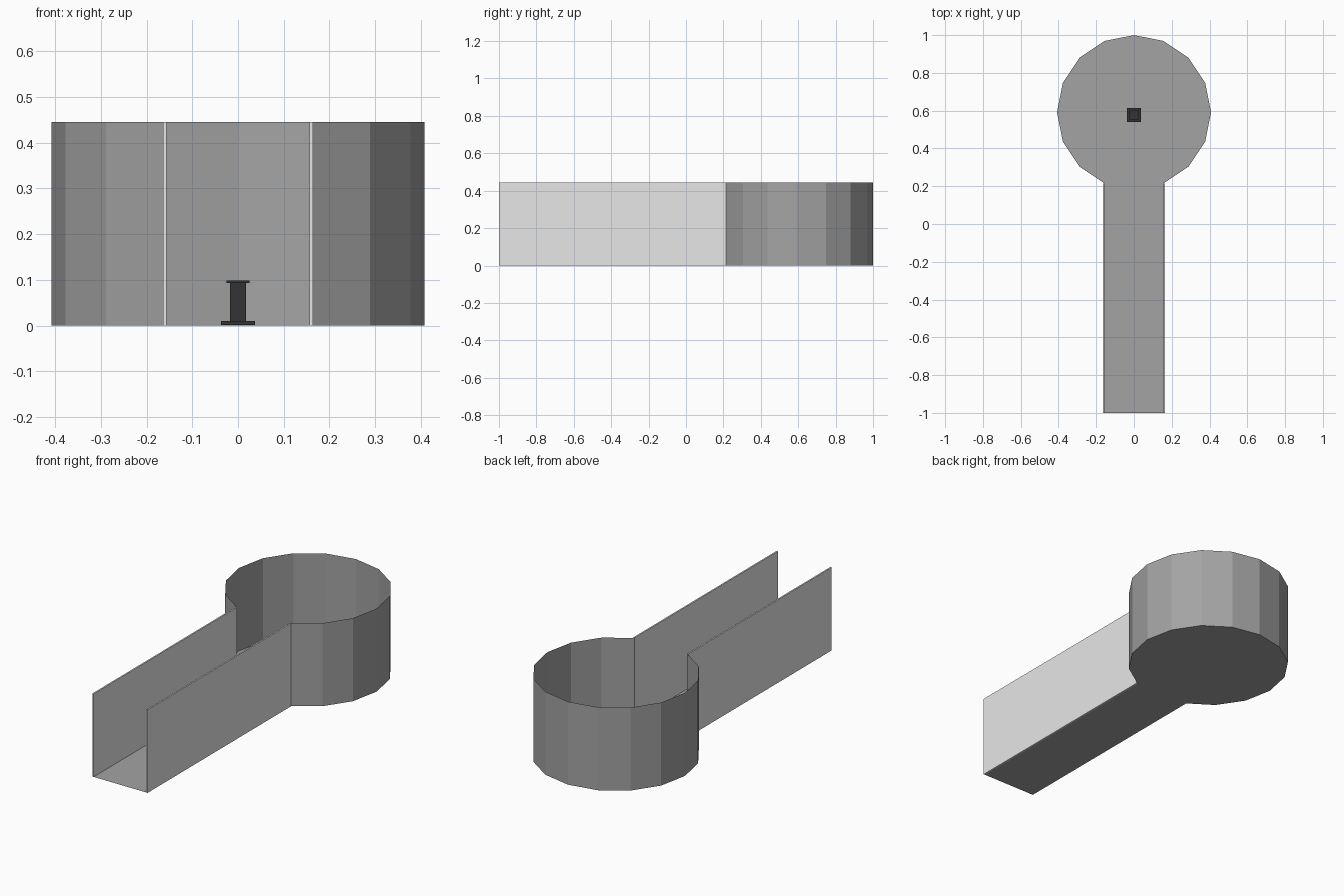
import bpy, bmesh, math

if "Cube" in bpy.data.objects:
    bpy.data.objects.remove(bpy.data.objects["Cube"])

H = 0.445              # wall height
R, CY = 0.408, 0.592   # round chamber radius and centre
SIDES = 16


def material(name, v):
    m = bpy.data.materials.new(name)
    m.diffuse_color = (v, v, v, 1)
    m.use_nodes = True
    m.node_tree.nodes["Principled BSDF"].inputs["Base Color"].default_value = m.diffuse_color
    return m


stone = material("mid grey", 0.37)
plaster = material("light grey", 0.80)
dark = material("dark grey", 0.033)


def finish(bm, name, mat):
    mesh = bpy.data.meshes.new(name)
    bm.to_mesh(mesh)
    bm.free()
    mesh.materials.append(mat)
    ob = bpy.data.objects.new(name, mesh)
    bpy.context.collection.objects.link(ob)
    return ob


def box(bm, x0, x1, y0, y1, z0, z1):
    verts = bmesh.ops.create_cube(bm, size=1)["verts"]
    for v in verts:
        v.co = ((x0 + x1) / 2 + v.co.x * (x1 - x0),
                (y0 + y1) / 2 + v.co.y * (y1 - y0),
                (z0 + z1) / 2 + v.co.z * (z1 - z0))


# Chamber outline, running round from one side of the doorway to the other
ring = []
for i in range(SIDES):
    a = -math.pi / 2 + (i + 1) * 2 * math.pi / SIDES
    if i < SIDES - 1:
        ring.append((R * math.cos(a), CY + R * math.sin(a)))
door_y = ring[0][1]

# Round chamber wall, a thin sheet open at the doorway
bm = bmesh.new()
low = [bm.verts.new((x, y, 0)) for x, y in ring]
high = [bm.verts.new((x, y, H)) for x, y in ring]
for i in range(len(ring) - 1):
    bm.faces.new((low[i], low[i + 1], high[i + 1], high[i]))
finish(bm, "chamber_wall", stone)

# Floors of chamber and passage
bm = bmesh.new()
bm.faces.new([bm.verts.new((x, y, 0)) for x, y in ring])
w = 0.160
bm.faces.new([bm.verts.new((x, y, 0)) for x, y in
              ((-w, -1), (w, -1), (w, door_y), (-w, door_y))])
finish(bm, "floor", stone)

# Passage walls
for side, name in ((-1, "left_passage_wall"), (1, "right_passage_wall")):
    bm = bmesh.new()
    xs = sorted((side * 0.156, side * 0.164))
    box(bm, xs[0], xs[1], -1, door_y, 0, H)
    finish(bm, name, plaster)

# Pedestal: base slab, shaft and cap
PY = 0.578
for name, r, z0, z1 in (("pedestal_base", 0.037, 0.001, 0.010),
                        ("pedestal_shaft", 0.018, 0.010, 0.093),
                        ("pedestal_cap", 0.025, 0.093, 0.098)):
    bm = bmesh.new()
    box(bm, -r, r, PY - r, PY + r, z0, z1)
    finish(bm, name, dark)
